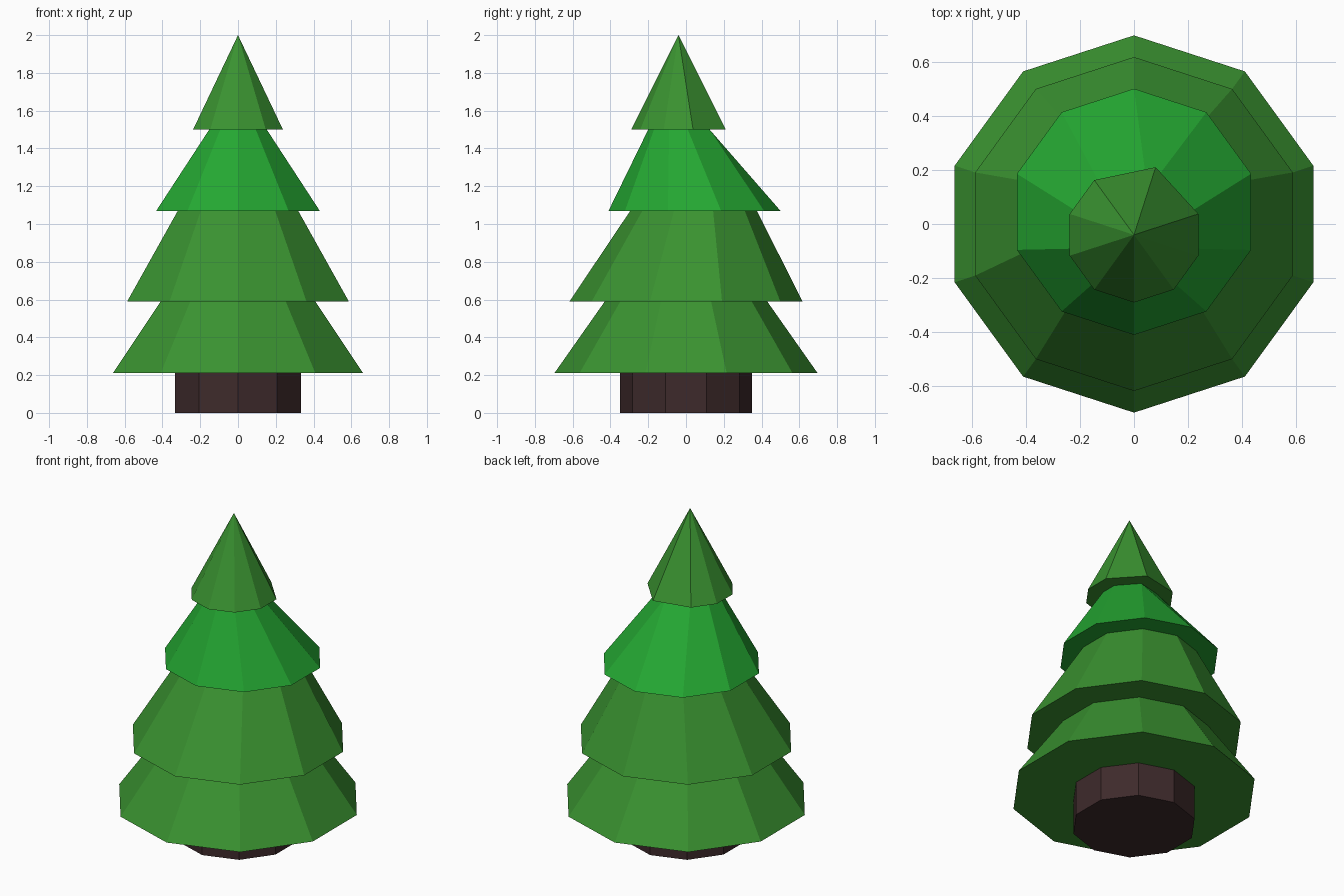
import bpy, bmesh
from math import sin, cos, pi

cube = bpy.data.objects.get("Cube")
if cube:
    bpy.data.objects.remove(cube)

SIDES = 10


def make_material(name, rgb):
    mat = bpy.data.materials.new(name)
    mat.use_nodes = True
    color = (*rgb, 1.0)
    mat.diffuse_color = color
    mat.node_tree.nodes["Principled BSDF"].inputs["Base Color"].default_value = color
    return mat


leaf_green = make_material("leaf green", (0.042, 0.29, 0.03))
bright_green = make_material("bright green", (0.018, 0.39, 0.032))
bark_brown = make_material("bark brown", (0.048, 0.023, 0.024))


def ring(bm, radius, y, z):
    """Ten-sided ring whose first corner points to the back, then runs towards +x."""
    angles = [2 * pi * i / SIDES for i in range(SIDES)]
    return [bm.verts.new((radius * sin(a), y + radius * cos(a), z)) for a in angles]


def make_tier(name, mat, low, high, pinch_low=None, pinch_high=None):
    """Closed frustum between two rings (radius, y, z); a pinch merges two back corners."""
    bm = bmesh.new()
    lower, upper = ring(bm, *low), ring(bm, *high)
    for i in range(SIDES):
        j = (i + 1) % SIDES
        bm.faces.new((lower[j], lower[i], upper[i], upper[j]))
    bm.faces.new(lower)
    bm.faces.new(reversed(upper))
    for verts, pinch in ((lower, pinch_low), (upper, pinch_high)):
        if pinch:
            bmesh.ops.pointmerge(bm, verts=verts[:2], merge_co=(*pinch, verts[0].co.z))
    bmesh.ops.remove_doubles(bm, verts=bm.verts, dist=0.0001)
    bmesh.ops.recalc_face_normals(bm, faces=bm.faces)
    mesh = bpy.data.meshes.new(name)
    bm.to_mesh(mesh)
    bm.free()
    mesh.materials.append(mat)
    obj = bpy.data.objects.new(name, mesh)
    bpy.context.collection.objects.link(obj)
    return obj


# Trunk
make_tier("trunk", bark_brown, (0.35, 0, 0), (0.35, 0, 0.21))

# Foliage tiers, from the ground up
make_tier("bottom_tier", leaf_green, (0.697, 0, 0.21), (0.43, 0, 0.59))
make_tier("lower_middle_tier", leaf_green, (0.617, 0, 0.59), (0.335, 0.04, 1.07))
make_tier("upper_middle_tier", bright_green, (0.455, 0.045, 1.07), (0.16, -0.04, 1.5),
          pinch_high=(0.05, 0.125))

# Pointed top, all upper corners meeting at the tip
make_tier("top_tier", leaf_green, (0.25, -0.04, 1.5), (0, -0.04, 2.0),
          pinch_low=(0.08, 0.21))
